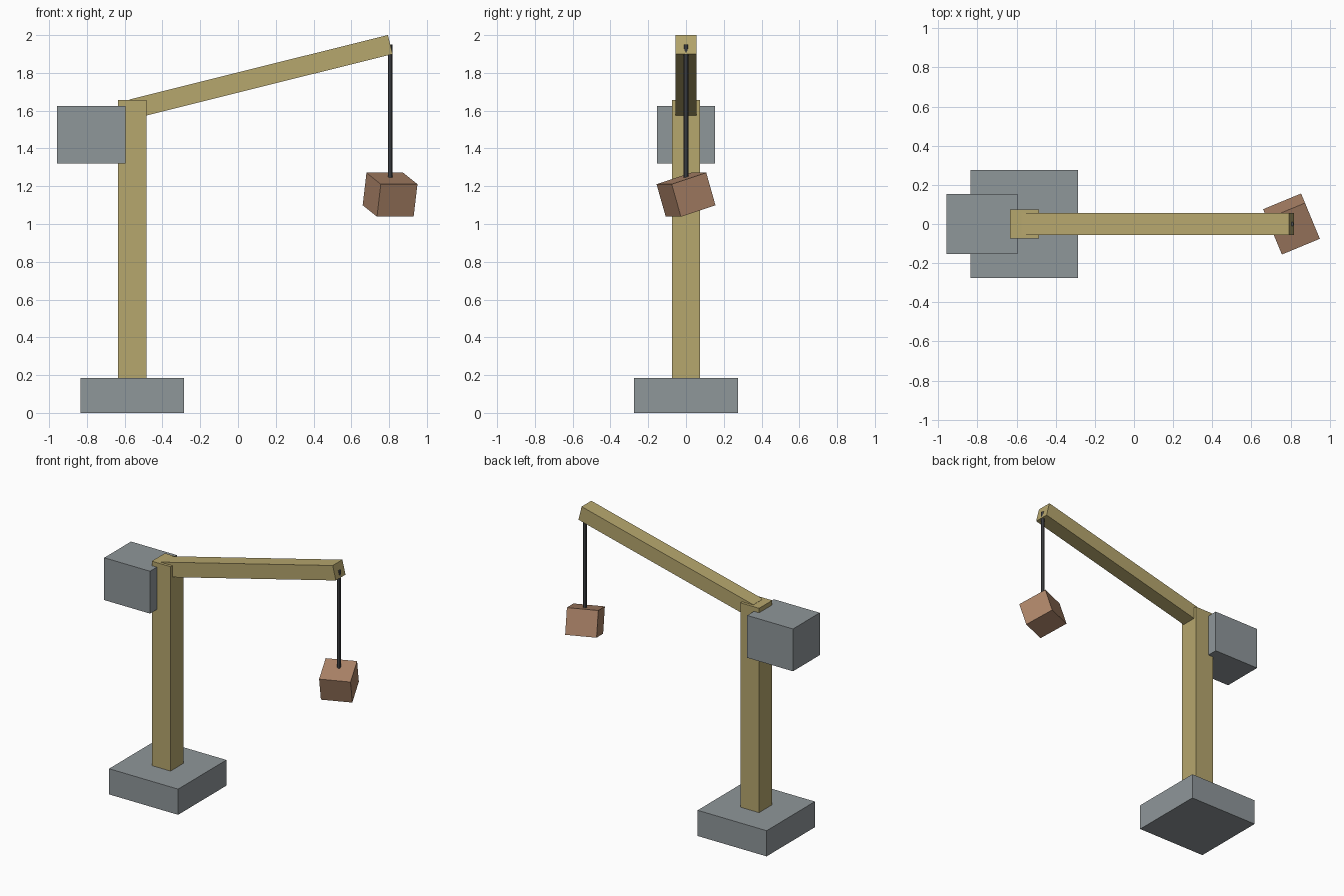
import bpy
import math
from mathutils import Vector

if "Cube" in bpy.data.objects:
    bpy.data.objects.remove(bpy.data.objects["Cube"])


def material(name, color):
    m = bpy.data.materials.new(name)
    m.diffuse_color = (*color, 1)
    m.use_nodes = True
    m.node_tree.nodes["Principled BSDF"].inputs["Base Color"].default_value = m.diffuse_color
    return m


wood = material("ochre", (0.47, 0.385, 0.155))
stone = material("grey", (0.275, 0.308, 0.322))
brown = material("brown", (0.42, 0.235, 0.142))
dark = material("dark_grey", (0.075, 0.078, 0.085))


def box(name, center, size, mat, rot=(0, 0, 0)):
    """Box with the size baked into its mesh."""
    bpy.ops.mesh.primitive_cube_add(size=1, location=center,
                                    rotation=[math.radians(a) for a in rot])
    ob = bpy.context.object
    ob.name = name
    for v in ob.data.vertices:
        v.co = Vector(a * b for a, b in zip(v.co, size))
    ob.data.materials.append(mat)
    return ob


# Foot, upright and counterweight
box("base", (-0.56, 0, 0.0925), (0.55, 0.55, 0.185), stone)
box("mast", (-0.56, 0, 0.92), (0.15, 0.15, 1.475), wood)
box("counterweight", (-0.777, 0, 1.4725), (0.365, 0.305, 0.305), stone)

# Sloping arm, placed from the middle of its raised end
length, slope = 1.41, math.radians(14)
tip = Vector((0.806, 0, 1.95))
along = Vector((math.cos(slope), 0, math.sin(slope)))
box("arm", tip - along * length / 2, (length, 0.11, 0.104), wood, (0, -14, 0))

# Cable from the arm tip down into the load
bpy.ops.mesh.primitive_cylinder_add(vertices=8, radius=0.012, depth=0.75,
                                    location=(0.805, 0, 1.575))
cable = bpy.context.object
cable.name = "cable"
cable.data.materials.append(dark)

# Tilted hanging load
box("load", (0.805, 0, 1.155), (0.21, 0.207, 0.18), brown, (17, 0, 22.5))
